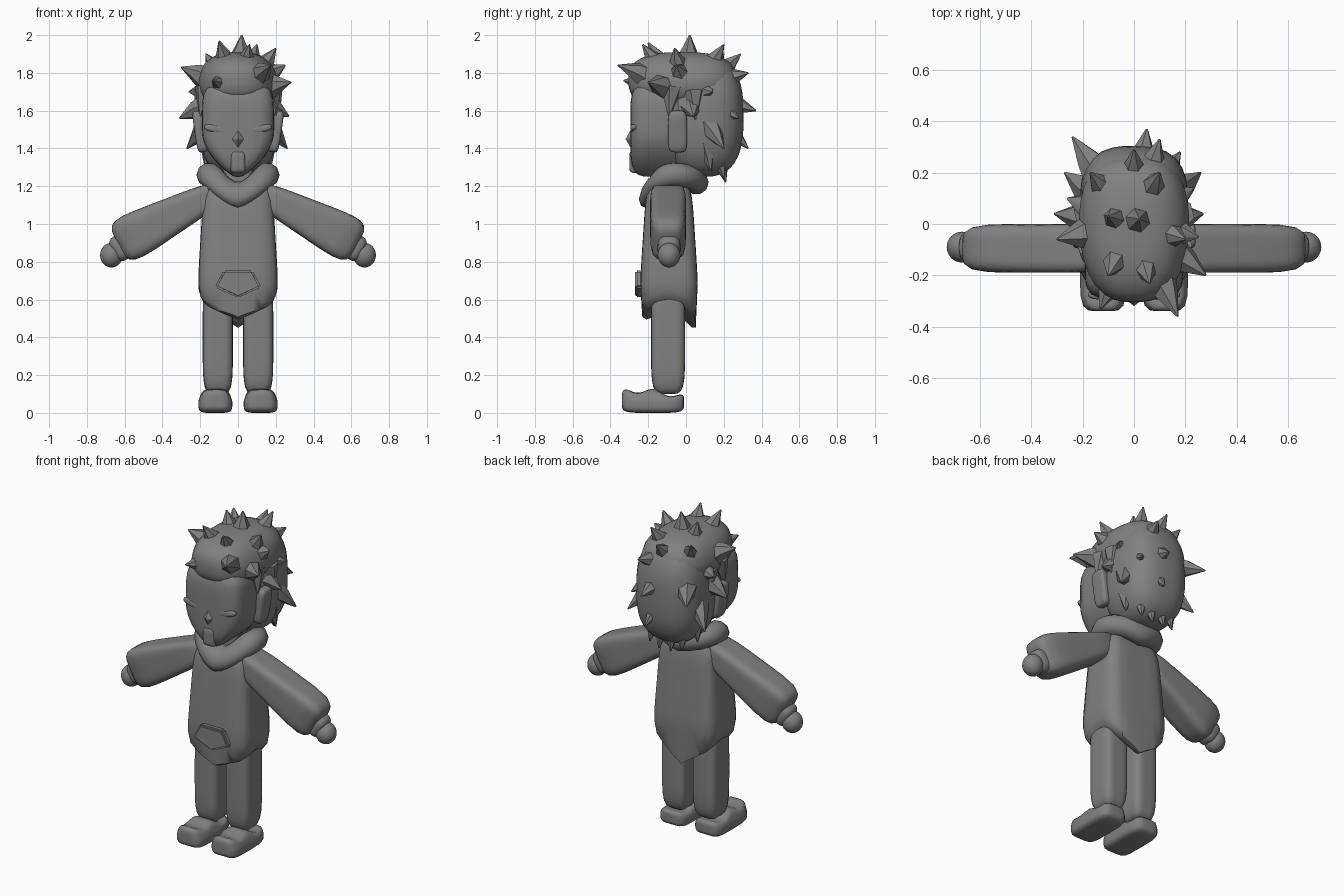
import bpy, bmesh, math
from mathutils import Vector, Matrix

if "Cube" in bpy.data.objects:
    bpy.data.objects.remove(bpy.data.objects["Cube"], do_unlink=True)

grey = (.22, .22, .22, 1)
material = bpy.data.materials.new("plain grey")
material.use_nodes = True
material.diffuse_color = grey
material.node_tree.nodes["Principled BSDF"].inputs["Base Color"].default_value = grey


def finish(name, bm, location=(0, 0, 0), tilt=0):
    """Turn the mesh into a smooth-shaded object, tilted about the y axis."""
    bmesh.ops.recalc_face_normals(bm, faces=bm.faces)
    mesh = bpy.data.meshes.new(name)
    bm.to_mesh(mesh)
    bm.free()
    mesh.materials.append(material)
    part = bpy.data.objects.new(name, mesh)
    part.location = location
    part.rotation_euler.y = tilt
    bpy.context.collection.objects.link(part)
    bpy.ops.object.select_all(action='DESELECT')
    part.select_set(True)
    bpy.context.view_layer.objects.active = part
    bpy.ops.object.shade_smooth_by_angle(angle=math.radians(50))


def blob(name, centre, half_size, power=2, warp=None, tilt=0):
    """Ball squared off by power, reshaped by warp, then scaled to size."""
    bm = bmesh.new()
    bmesh.ops.create_uvsphere(bm, u_segments=32, v_segments=24, radius=1)
    for vert in bm.verts:
        vert.co /= sum(abs(c) ** power for c in vert.co) ** (1 / power)
        if warp:
            warp(vert.co)
    bmesh.ops.scale(bm, vec=half_size, verts=bm.verts)
    finish(name, bm, centre, tilt)


def oval(centre, u, v, a, b, sides):
    """Ring of points about centre in the plane of u and v."""
    turns = [math.tau * i / sides for i in range(sides)]
    return [Vector(centre) + Vector(u) * a * math.cos(t) + Vector(v) * b * math.sin(t)
            for t in turns]


def skin(bm, rings, closed=False):
    """Bridge the rings, capping the ends unless closed."""
    rows = [[bm.verts.new(p) for p in ring] for ring in rings]
    following = rows[1:] + rows[:1] if closed else rows[1:]
    for low, high in zip(rows, following):
        for i in range(len(low)):
            bm.faces.new((low[i - 1], low[i], high[i], high[i - 1]))
    if not closed:
        bm.faces.new(rows[0])
        bm.faces.new(rows[-1])


# Jumper body, flared downwards with a hem pointed at front and back
def flare_and_hem(p):
    middle = max(0, 1 - abs(p.x))
    depth = .4 + .1 * p.y
    p.x *= 1 - .1 * p.z
    p.y *= 1 - .15 * p.z
    if p.z < -.8:
        p.z -= depth * middle * abs(p.y)


blob("jumper_body", (0, -.09, .9), (.2, .14, .325), 6, flare_and_hem)

# Five-sided front pocket
bm = bmesh.new()
bmesh.ops.create_cone(bm, cap_ends=True, segments=5, radius1=1, radius2=1, depth=1)
bmesh.ops.rotate(bm, cent=(0, 0, 0), verts=bm.verts, matrix=Matrix.Rotation(math.pi / 2, 3, 'X'))
lowest = min(bm.verts, key=lambda v: v.co.z).co
spin = math.atan2(lowest.x, -lowest.z)
bmesh.ops.rotate(bm, cent=(0, 0, 0), verts=bm.verts, matrix=Matrix.Rotation(spin, 3, 'Y'))
bmesh.ops.scale(bm, vec=(.13, .07, .08), verts=bm.verts)
bmesh.ops.bevel(bm, geom=bm.edges[:], offset=.01, segments=2, affect='EDGES')
finish("pocket", bm, (0, -.235, .69))

# Rolled collar, dipping to a V at the front
bm = bmesh.new()
rings = []
for i in range(32):
    turn = math.tau * i / 32
    s, c = math.sin(turn), math.cos(turn)
    front = max(0, -c)
    height = 1.22 + .04 * abs(s) - .07 * front ** 3
    rings.append(oval((.155 * s, .12 * c - .065, height), (s, c, -.3 * front), (0, 0, 1),
                      .065, .065, 10))
skin(bm, rings, closed=True)
finish("collar", bm)

blob("neck", (0, -.06, 1.25), (.08, .08, .15), 4)


# Shoe top: low heel, raised instep and upturned, rounded toe
def instep(p):
    if p.z > 0:
        p.z *= .85 + .25 * math.cos(6 * p.y) - .3 * p.y
        p.x *= 1 - .2 * p.z


# Paired limbs and face parts
for side, s in (("left", 1), ("right", -1)):
    def widen_cuff(p):
        p.z *= 1 + .35 * s * p.x

    blob(side + "_sleeve", (s * .365, -.095, 1.035), (.305, .095, .1), 5, widen_cuff, s * .48)
    blob(side + "_cuff", (s * .62, -.09, .875), (.05, .06, .07), 3, None, s * .5)
    blob(side + "_hand", (s * .67, -.09, .835), (.06, .06, .065))
    blob(side + "_trouser_leg", (s * .107, -.095, .4), (.08, .09, .3), 5)
    blob(side + "_shoe", (s * .12, -.175, .06), (.09, .165, .06), 5, instep)
    blob(side + "_ear", (s * .2, -.045, 1.49), (.03, .05, .11), 5, None, s * .15)
    blob(side + "_brow", (s * .1, -.275, 1.5), (.08, .02, .02), 3, None, -s * .2)


# Square-fronted face narrowing to the chin, its top buried in the hair
def narrow_chin(p):
    if p.z < 0:
        p.x *= 1 - .8 * p.z ** 2


blob("face", (0, -.14, 1.5), (.192, .155, .25), 5, narrow_chin)
blob("nose", (0, -.28, 1.45), (.05, .04, .07), 1)
blob("chin_strip", (0, -.24, 1.33), (.04, .06, .06), 6)


# Hair mass: back of the head, and the swept top tapering over the forehead
def taper_forward(p):
    if p.z > 0:
        p.x *= 1 - .15 * p.z
    if p.y < 0:
        p.x *= 1 + .12 * p.y


blob("hair_back", (0, .09, 1.57), (.21, .215, .32), 2.7)
blob("hair_top", (0, -.02, 1.76), (.215, .285, .15), 2.7, taper_forward)


def lock(bm, tip, root, radius):
    """Tapering lock of hair that bows slightly upwards."""
    tip, root = Vector(tip), Vector(root)
    along = (tip - root).normalized()
    u = along.orthogonal().normalized()
    v = along.cross(u)
    bow = root.lerp(tip, .5) + Vector((0, 0, .01))
    skin(bm, [oval(p, u, v, radius * k, radius * k, 6)
              for p, k in ((root, 1), (bow, .6), (tip, .05))])


# Large locks around the sides and back
head = Vector((0, 0, 1.6))
bm = bmesh.new()
for tip in ((-.3, -.06, 1.83), (-.31, .04, 1.56), (-.27, .2, 1.4), (-.24, .34, 1.6),
            (.05, .37, 1.6), (.17, -.36, 1.84), (.28, -.2, 1.75), (.27, .04, 1.57),
            (.26, .2, 1.4), (.05, .33, 1.4), (-.13, -.33, 1.76), (-.26, .1, 1.7),
            (.25, -.05, 1.84), (.1, .33, 1.8), (.23, .14, 1.7), (.18, .28, 1.56)):
    root = Vector(tip).lerp(head, .5) + Vector((0, 0, .04))
    lock(bm, tip, root, .08)
finish("hair_side_locks", bm)

# Upright locks on the crown
bm = bmesh.new()
for tip in ((.02, .02, 2), (-.1, -.2, 1.96), (.2, -.06, 1.93), (-.1, .03, 1.97),
            (.1, .2, 1.95), (.06, -.23, 1.95), (-.17, .2, 1.9), (0, .29, 1.9)):
    lock(bm, tip, Vector(tip).lerp(head, .5), .08)
finish("hair_crown_locks", bm)

# Hanging locks at the nape and temples, mirrored
bm = bmesh.new()
for x, y, z in ((.04, .21, 1.22), (.11, .2, 1.24), (.17, .13, 1.28),
                (.21, .05, 1.55), (.2, -.09, 1.57)):
    for s in (1, -1):
        lock(bm, (s * x, y, z), (s * x * .85, y * .8, z + .15), .06)
finish("hair_hanging_locks", bm)
